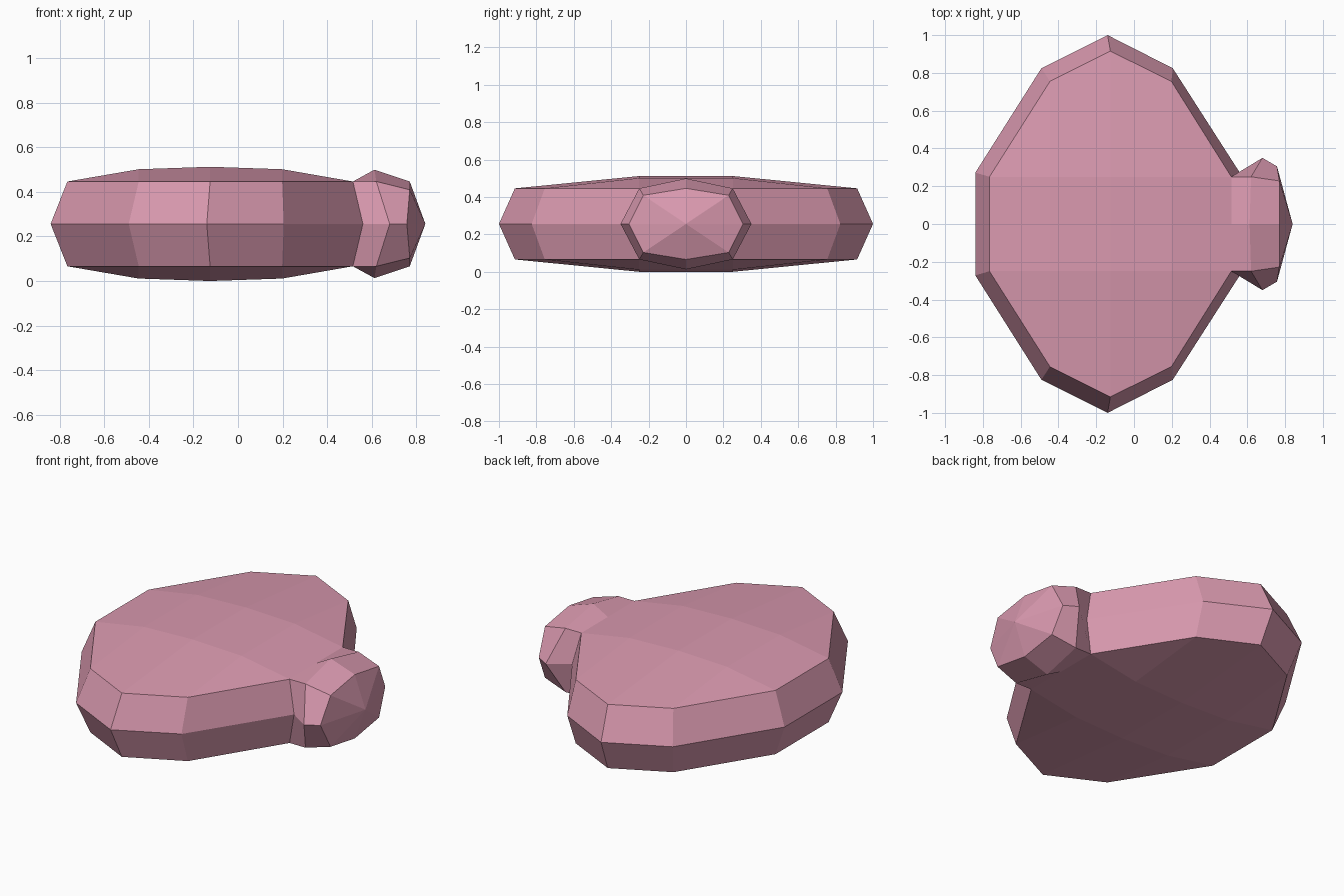
import bpy
import bmesh

MID = 0.256   # height of the horizontal symmetry plane
RIM = 0.19    # height of the bevelled rim above that plane

cube = bpy.data.objects.get("Cube")
if cube:
    bpy.data.objects.remove(cube, do_unlink=True)

pink = bpy.data.materials.new("soft pink")
pink.use_nodes = True
pink.diffuse_color = (0.70, 0.32, 0.43, 1)
pink.node_tree.nodes["Principled BSDF"].inputs["Base Color"].default_value = pink.diffuse_color


def skin_quarter(name, rows):
    """Skin rows of points over the back upper quarter, then mirror in y and z."""
    bm = bmesh.new()
    verts = {}

    def vert(p):
        if p not in verts:
            verts[p] = bm.verts.new(p)
        return verts[p]

    for a, b in zip(rows, rows[1:]):
        for i in range(len(a) - 1):
            corners = dict.fromkeys((a[i], b[i], b[i + 1], a[i + 1]))
            if len(corners) > 2:
                bm.faces.new([vert(p) for p in corners])
    mesh = bpy.data.meshes.new(name)
    bm.to_mesh(mesh)
    bm.free()
    mesh.materials.append(pink)
    obj = bpy.data.objects.new(name, mesh)
    obj.location.z = MID
    bpy.context.collection.objects.link(obj)
    mirror = obj.modifiers.new("mirror", 'MIRROR')
    mirror.use_axis = (False, True, True)
    return obj


# Body: rim x, rim y, waist x, waist y, crown height for each column
columns = [
    (-0.765, 0.25, -0.84, 0.272, RIM),
    (-0.445, 0.755, -0.49, 0.825, 0.245),
    (-0.125, 0.915, -0.14, 1.0, MID),
    (0.198, 0.755, 0.205, 0.825, 0.245),
    (0.515, 0.25, 0.56, 0.272, RIM),
]
body = [[(xr, 0, top), (xr, 0.25, top), (xr, yr, RIM), (xw, yw, 0)]
        for xr, yr, xw, yw, top in columns]
end = (-0.765, 0, RIM)
body.insert(0, [end, end, end, (-0.84, 0, 0)])
skin_quarter("body", body)

# Head: rings of ridge, shoulder and side points, closing at the snout
tip = (0.84, 0, 0)
skin_quarter("head", [
    [(0.515, 0, RIM), (0.515, 0.25, RIM), (0.56, 0.272, 0)],
    [(0.612, 0, 0.243), (0.62, 0.25, RIM), (0.68, 0.35, 0)],
    [(0.77, 0, RIM), (0.77, 0.228, 0.153), (0.757, 0.305, 0)],
    [tip, tip, tip],
])
